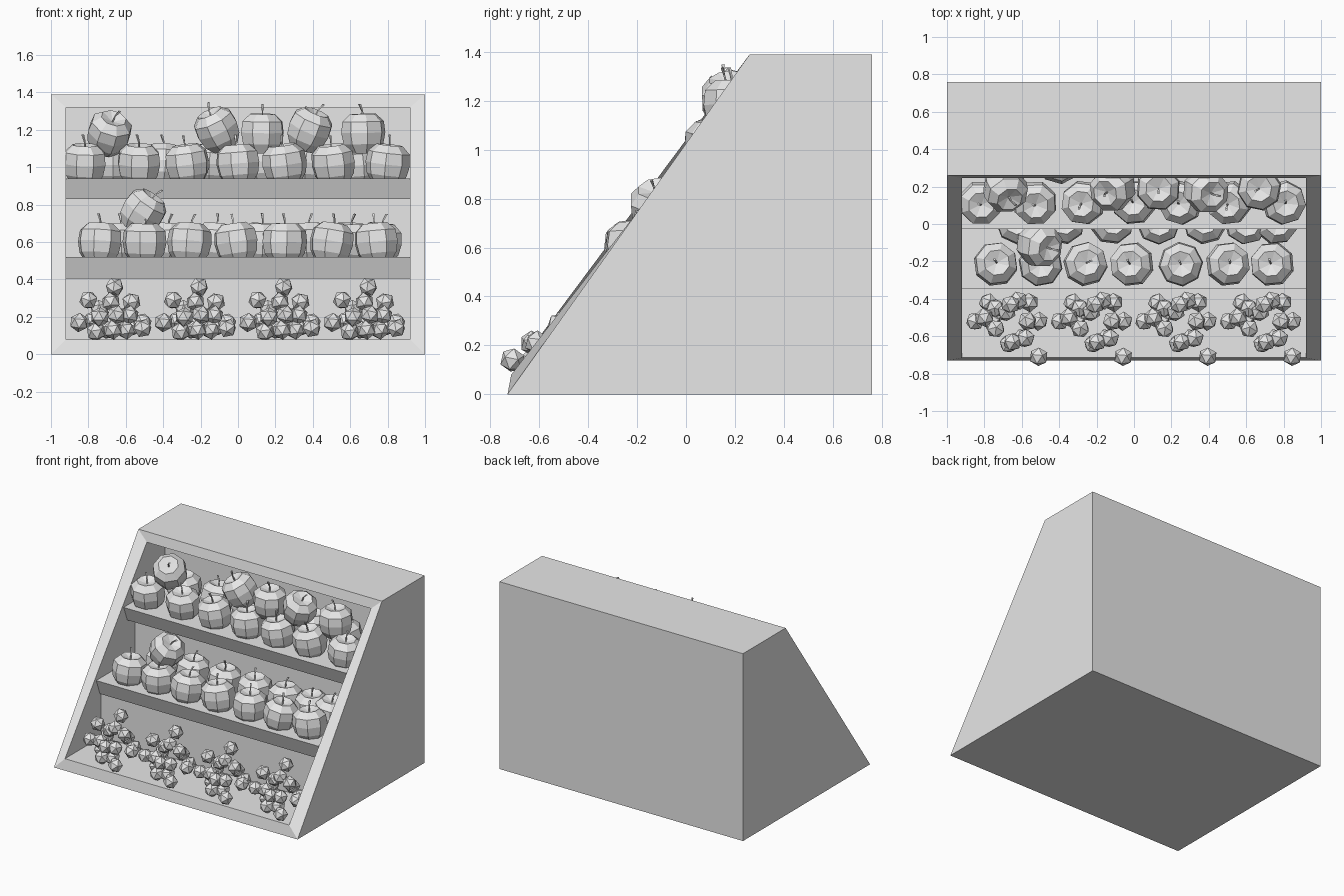
import bpy, bmesh, math, random
from mathutils import Matrix, Vector, Euler

if "Cube" in bpy.data.objects:
    bpy.data.objects.remove(bpy.data.objects["Cube"])
random.seed(4)

grey = bpy.data.materials.new("plain_grey")
grey.use_nodes = True
grey.diffuse_color = (0.8, 0.8, 0.8, 1)
grey.node_tree.nodes["Principled BSDF"].inputs["Base Color"].default_value = (0.8, 0.8, 0.8, 1)


def finish(bm, name, recalc=True):
    bmesh.ops.remove_doubles(bm, verts=bm.verts, dist=0.0001)
    if recalc:
        bmesh.ops.recalc_face_normals(bm, faces=bm.faces)
    mesh = bpy.data.meshes.new(name)
    bm.to_mesh(mesh)
    bm.free()
    mesh.materials.append(grey)
    return place(mesh, name)


def place(mesh, name, loc=(0, 0, 0), rot=(0, 0, 0)):
    ob = bpy.data.objects.new(name, mesh)
    ob.location, ob.rotation_euler = loc, rot
    bpy.context.collection.objects.link(ob)
    return ob


# Display case: sloped outer shell, mitred frame and stepped shelves inside
OUTER = [(-0.73, 0), (0.76, 0), (0.76, 1.39), (0.26, 1.39)]
STEPS = [(-0.715, 0.08), (-0.29, 0.08), (-0.29, 0.405), (-0.305, 0.405), (-0.348, 0.52),
         (0.106, 0.52), (0.106, 0.83), (0.016, 0.83), (-0.027, 0.94),
         (0.458, 0.94), (0.458, 1.32), (0.245, 1.32)]
bm = bmesh.new()


def loft(profile, half):
    """Sides and connecting strips of an open profile; returns both rows."""
    rows = [[bm.verts.new((s * half, y, z)) for y, z in profile] for s in (-1, 1)]
    for row in rows:
        bm.faces.new(row)
    for i in range(len(profile) - 1):
        bm.faces.new((rows[0][i], rows[0][i + 1], rows[1][i + 1], rows[1][i]))
    return rows


outer, inner = loft(OUTER, 1), loft(STEPS, 0.92)
rim_out = [outer[0][0], outer[1][0], outer[1][-1], outer[0][-1]]
rim_in = [inner[0][0], inner[1][0], inner[1][-1], inner[0][-1]]
for i in range(4):
    j = (i + 1) % 4
    bm.faces.new((rim_out[i], rim_out[j], rim_in[j], rim_in[i]))
finish(bm, "display_case")


# Apple: eight-sided lathe with a dimple and a bent stem
def add_tube(bm, rings, sides):
    rows = []
    for r, x, z in rings:
        rows.append([bm.verts.new((x + r * math.cos(a), r * math.sin(a), z))
                     for a in (math.tau * (k + 0.5) / sides for k in range(sides))])
    for low, high in zip(rows, rows[1:]):
        for k in range(sides):
            n = (k + 1) % sides
            bm.faces.new((low[k], low[n], high[n], high[k]))
    bm.faces.new(rows[0][::-1])
    top = bmesh.ops.poke(bm, faces=[bm.faces.new(rows[-1])])
    return top["verts"][0]


bm = bmesh.new()
dimple = add_tube(bm, [(0.072, 0, -0.105), (0.108, 0, -0.055), (0.12, 0, 0.005),
                       (0.113, 0, 0.065), (0.07, 0, 0.105)], 8)
dimple.co.z = 0.08
add_tube(bm, [(0.005, 0, 0.07), (0.005, 0.004, 0.12), (0.008, 0.02, 0.158)], 4)
first = finish(bm, "apple")
apple = first.data
bpy.data.objects.remove(first)


def apple_row(name, xs, y, z, tilt):
    for i, x in enumerate(xs):
        rot = [random.uniform(-tilt, tilt), random.uniform(-tilt, tilt), random.uniform(0, 6)]
        place(apple, f"{name}_{i + 1}", (x, y, z), rot)


apple_row("upper_front_apple", (-0.82, -0.53, -0.27, 0, 0.25, 0.51, 0.8), 0.115, 1.015, 0.15)
apple_row("upper_back_apple", (-0.67, -0.4, -0.14, 0.12, 0.38, 0.65), 0.33, 1.015, 0.15)
apple_row("middle_front_apple", (-0.74, -0.5, -0.26, -0.01, 0.25, 0.5, 0.74), -0.215, 0.595, 0.15)
apple_row("middle_back_apple", (-0.62, -0.38, -0.12, 0.13, 0.38, 0.6, 0.76), 0.01, 0.595, 0.1)
apple_row("stacked_apple", (0.13, 0.67), 0.19, 1.18, 0.03)

# Tumbled apples lying on top of the rows
for i, (loc, rot) in enumerate([((-0.69, 0.19, 1.18), (0.6, 0.3, 0)),
                                ((-0.11, 0.19, 1.2), (0.25, -0.45, 0)),
                                ((0.38, 0.18, 1.2), (0.2, 0.4, 0)),
                                ((-0.51, -0.11, 0.76), (0.2, 0.6, 0))]):
    place(apple, f"tumbled_apple_{i + 1}", loc, rot)

# Grape bunches: one cluster of faceted balls repeated along the bottom bay
GRAPES = [(1, 23, 36), (-13, -3, 29), (-1, 0, 28), (10, -5, 28), (-18, -5, 17), (-7, -9, 20),
          (2, -16, 21), (9, -14, 21), (16, -5, 17), (-3, 0, 13), (7, -14, 13), (16, -24, 14),
          (-11, 5, 18), (5, 6, 20), (-7, 2, 24), (11, 5, 15), (-9, -5, 12), (0, -17, 13)]
bm = bmesh.new()
for x, y, z in GRAPES:
    y = 4 if y > 20 else y
    turn = Euler([random.uniform(0, 3) for _ in range(3)]).to_matrix().to_4x4()
    move = Matrix.Translation(Vector((x, y, z)) / 100)
    bmesh.ops.create_icosphere(bm, subdivisions=1, radius=0.052, matrix=move @ turn)
bunch = finish(bm, "grape_bunch_1")
bunch.location = (-0.67, -0.47, 0)
for i in range(1, 4):
    place(bunch.data, f"grape_bunch_{i + 1}", (-0.67 + 0.452 * i, -0.47, 0))
